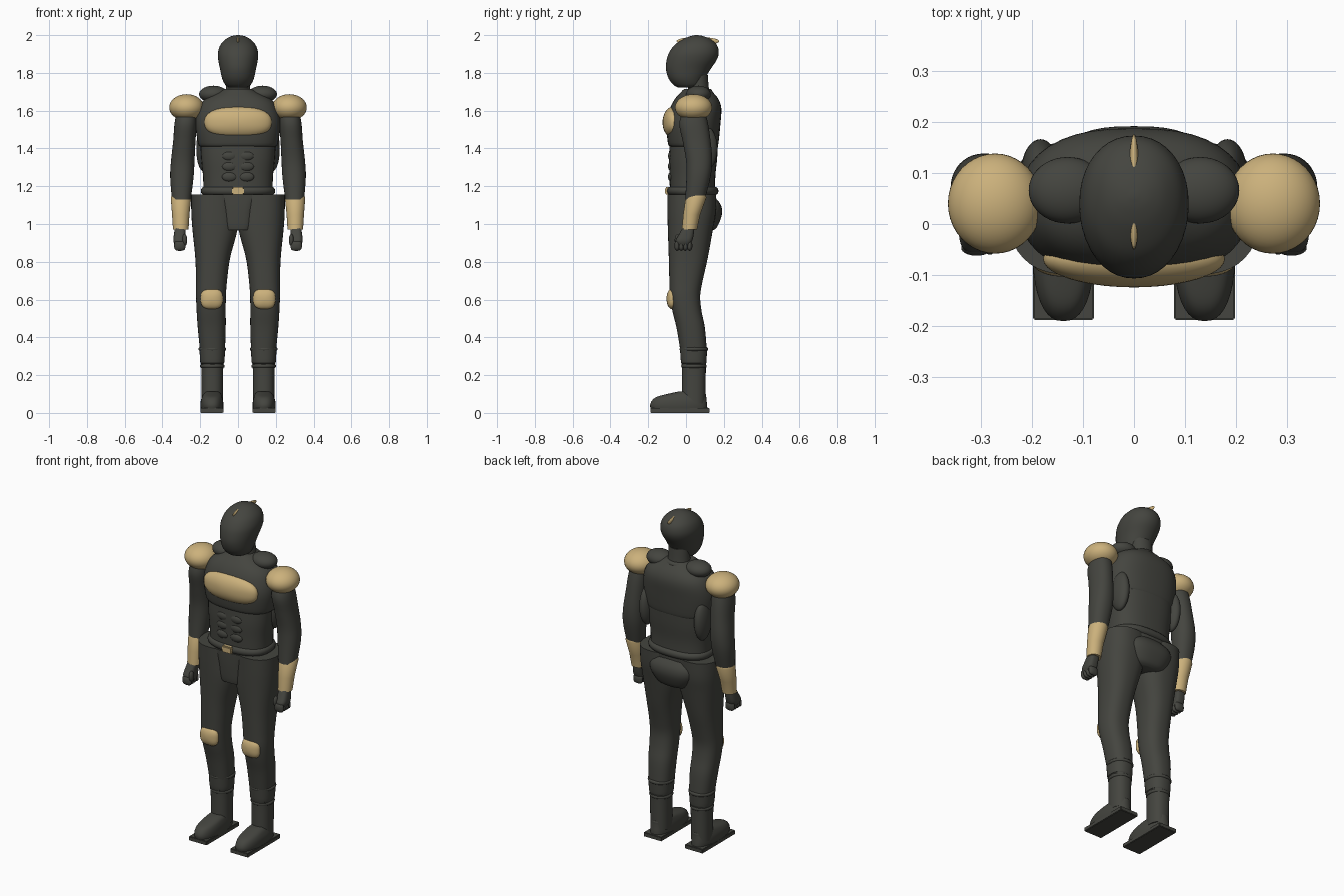
import bpy
import bmesh
import math
from mathutils import Matrix, Vector

default_cube = bpy.data.objects.get("Cube")
if default_cube:
    bpy.data.objects.remove(default_cube, do_unlink=True)


def make_material(name, colour):
    material = bpy.data.materials.new(name)
    material.use_nodes = True
    material.diffuse_color = colour
    material.node_tree.nodes["Principled BSDF"].inputs["Base Color"].default_value = colour
    return material


CLOTH = make_material("charcoal", (0.058, 0.059, 0.05, 1))
GOLD = make_material("sand gold", (0.6, 0.44, 0.2, 1))


def finish(name, bm, material):
    """Turn a bmesh into a shaded object."""
    bmesh.ops.recalc_face_normals(bm, faces=bm.faces)
    mesh = bpy.data.meshes.new(name)
    bm.to_mesh(mesh)
    bm.free()
    mesh.materials.append(material)
    obj = bpy.data.objects.new(name, mesh)
    bpy.context.collection.objects.link(obj)
    bpy.ops.object.select_all(action="DESELECT")
    obj.select_set(True)
    bpy.context.view_layer.objects.active = obj
    bpy.ops.object.shade_smooth_by_angle(angle=math.radians(40))
    return obj


def smooth_rings(rings, steps=4):
    """Catmull-Rom interpolation between the given rings."""
    points = [Vector(r) for r in rings]
    result = []
    for i in range(len(points) - 1):
        b, c = points[i], points[i + 1]
        a = points[max(i - 1, 0)]
        d = points[min(i + 2, len(points) - 1)]
        for k in range(steps):
            t = k / steps
            result.append(b + ((c - a) * t + (a * 2 - b * 5 + c * 4 - d) * t ** 2
                               + (b * 3 - a - c * 3 + d) * t ** 3) / 2)
    return result + [points[-1]]


def loft(name, rings, material=CLOTH, power=2.0, side=1, smooth=True, segments=40):
    """Stack superellipse rings given as (height, centre x, half width, front, back)."""
    bm = bmesh.new()
    previous = None
    first = None
    for z, cx, rx, front, back in (smooth_rings(rings) if smooth else rings):
        ring = []
        for k in range(segments):
            angle = math.tau * k / segments
            c, s = math.cos(angle), math.sin(angle)
            x = math.copysign(abs(c) ** (2 / power), c) * rx
            y = math.copysign(abs(s) ** (2 / power), s) * (back - front) / 2
            ring.append(bm.verts.new((side * (cx + x), (front + back) / 2 + y, z)))
        if previous:
            for k in range(segments):
                n = (k + 1) % segments
                bm.faces.new((previous[k], previous[n], ring[n], ring[k]))
        else:
            first = ring
        previous = ring
    bm.faces.new(first)
    bm.faces.new(previous)
    return finish(name, bm, material)


def ellipsoid(name, centre, radii, material=CLOTH, power=2.0):
    """Ball scaled to radii; a higher power squares its front outline."""
    bm = bmesh.new()
    bmesh.ops.create_uvsphere(bm, u_segments=40, v_segments=24, radius=1)
    for vert in bm.verts:
        x, y, z = vert.co
        flat = (abs(x) ** power + abs(z) ** power) ** (1 / power)
        grow = math.hypot(x, z) / flat if flat > 0 else 1
        vert.co = (x * grow, y, z * grow)
    bmesh.ops.transform(bm, matrix=Matrix.LocRotScale(centre, None, radii), verts=bm.verts)
    return finish(name, bm, material)


def box(name, centre, size, material=CLOTH, bevel=0.006):
    bm = bmesh.new()
    bmesh.ops.create_cube(bm, size=1, matrix=Matrix.LocRotScale(centre, None, size))
    bmesh.ops.bevel(bm, geom=bm.edges[:], offset=bevel, segments=2, affect="EDGES")
    return finish(name, bm, material)


def band(name, z, height, cx, rx, front, back, side=1, power=2.0):
    """Rounded ring such as a belt or a boot cuff."""
    rings = []
    for k in range(7):
        angle = math.pi * (k / 6 - 0.5)
        inset = height * 0.45 * (1 - math.cos(angle))
        rings.append((z + math.sin(angle) * height / 2, cx, rx - inset, front + inset, back - inset))
    return loft(name, rings, CLOTH, power, side, smooth=False)


# Torso: waist, ribcage step, shoulders
loft("abdomen", [(1.15, 0, .183, -.085, .155), (1.25, 0, .185, -.087, .155),
                 (1.35, 0, .195, -.09, .165), (1.45, 0, .2, -.085, .17)], power=2.5)
loft("chest", [(1.41, 0, .2, -.085, .165), (1.43, 0, .212, -.096, .172),
               (1.53, 0, .225, -.103, .182), (1.61, 0, .21, -.085, .187),
               (1.66, 0, .175, -.06, .172), (1.7, 0, .1, -.025, .14),
               (1.715, 0, .07, -.01, .125)], power=2.5)
ellipsoid("chest_plate", (0, -.068, 1.538), (.178, .056, .083), GOLD, 2.4)
for row in range(3):
    for side in (-1, 1):
        ellipsoid("abdominal_muscle", (side * .045, -.078, 1.25 + row * .055), (.04, .017, .026))

# Neck and head
loft("neck", [(1.66, 0, .075, 0, .135), (1.71, 0, .065, .01, .122), (1.79, 0, .062, .015, .115)])
band("collar", 1.7, .03, 0, .083, -.015, .14)
loft("head", [(1.722, 0, .045, -.04, .06), (1.735, 0, .066, -.065, .085),
              (1.77, 0, .084, -.092, .1), (1.82, 0, .095, -.106, .13),
              (1.87, 0, .105, -.102, .163), (1.91, 0, .106, -.088, .173),
              (1.95, 0, .092, -.058, .162), (1.98, 0, .063, -.012, .128),
              (1.995, 0, .033, .025, .09), (2.0, 0, .006, .05, .062)], power=2.1)
ellipsoid("head_crest", (0, .063, 1.968), (.011, .113, .022), GOLD)

# Belt and hips
band("belt", 1.175, .045, 0, .197, -.102, .172, power=2.4)
box("belt_buckle", (0, -.098, 1.175), (.064, .026, .04), GOLD)
loft("pelvis", [(.968, 0, .075, -.088, .12), (1.0, 0, .085, -.093, .14),
                (1.08, 0, .1, -.097, .155), (1.155, 0, .14, -.097, .158)], power=3.5)
loft("seat", [(.965, 0, .07, .02, .14), (.985, 0, .11, .02, .165), (1.05, 0, .145, .02, .19),
              (1.1, 0, .145, .02, .185), (1.14, 0, .11, .02, .155)], power=2.6)

for side, label in ((1, "left"), (-1, "right")):
    # Shoulder and back masses
    ellipsoid(label + "_collar_pad", (side * .13, .066, 1.687), (.076, .065, .045))
    ellipsoid(label + "_shoulder_pad", (side * .272, .04, 1.617), (.092, .098, .07), GOLD)
    ellipsoid(label + "_back_muscle", (side * .183, .1, 1.4), (.038, .066, .12))

    # Arm, gauntlet and hand
    loft(label + "_arm", [(1.63, .27, .045, 0, .09), (1.54, .277, .058, -.035, .115),
                          (1.44, .284, .059, -.018, .13), (1.34, .292, .062, 0, .138),
                          (1.25, .297, .062, .002, .13), (1.13, .3, .05, -.004, .1)],
         power=2.2, side=side)
    loft(label + "_gauntlet", [(.97, .303, .041, -.022, .058), (1.05, .303, .046, -.015, .075),
                               (1.14, .302, .054, -.002, .108), (1.15, .302, .05, .004, .106)],
         GOLD, side=side, smooth=False)
    loft(label + "_palm", [(.885, .307, .026, -.045, .02), (.91, .31, .032, -.055, .032),
                           (.94, .309, .031, -.04, .04), (.99, .304, .028, -.012, .046)],
         power=3, side=side)
    for k in range(4):
        ellipsoid(label + "_finger", (side * .308, -.047 + k * .022, .885), (.03, .015, .027), CLOTH, 3)
    ellipsoid(label + "_thumb", (side * .282, -.042, .915), (.013, .018, .032))

    # Trouser leg and knee guard
    loft(label + "_leg", [(.33, .135, .066, -.03, .11), (.45, .139, .074, -.05, .1),
                          (.54, .142, .077, -.072, .082), (.62, .143, .079, -.085, .075),
                          (.7, .14, .082, -.088, .088), (.82, .134, .092, -.091, .115),
                          (.97, .122, .119, -.096, .142), (1.06, .124, .123, -.098, .157),
                          (1.155, .125, .123, -.099, .16)], power=2.4, side=side)
    ellipsoid(label + "_knee_guard", (side * .139, -.075, .604), (.059, .028, .054), GOLD, 2.8)

    # Boot: shaft, cuffs, shoe and sole
    loft(label + "_boot_shaft", [(.05, .136, .056, -.022, .103), (.24, .136, .058, -.022, .105),
                                 (.27, .136, .064, -.027, .108), (.34, .136, .068, -.032, .112)],
         power=2.3, side=side)
    for height, radius in ((.248, .066), (.338, .074)):
        band(label + "_boot_cuff", height, .02, .136, radius, .04 - radius, .044 + radius, side)
    loft(label + "_shoe", [(.015, .137, .059, -.184, .113), (.04, .138, .061, -.19, .112),
                           (.065, .138, .059, -.18, .109), (.085, .137, .053, -.155, .107),
                           (.1, .136, .046, -.1, .105), (.112, .136, .035, -.045, .09)],
         power=2.4, side=side)
    box(label + "_sole", (side * .138, -.032, .0125), (.12, .312, .025), CLOTH, .003)
